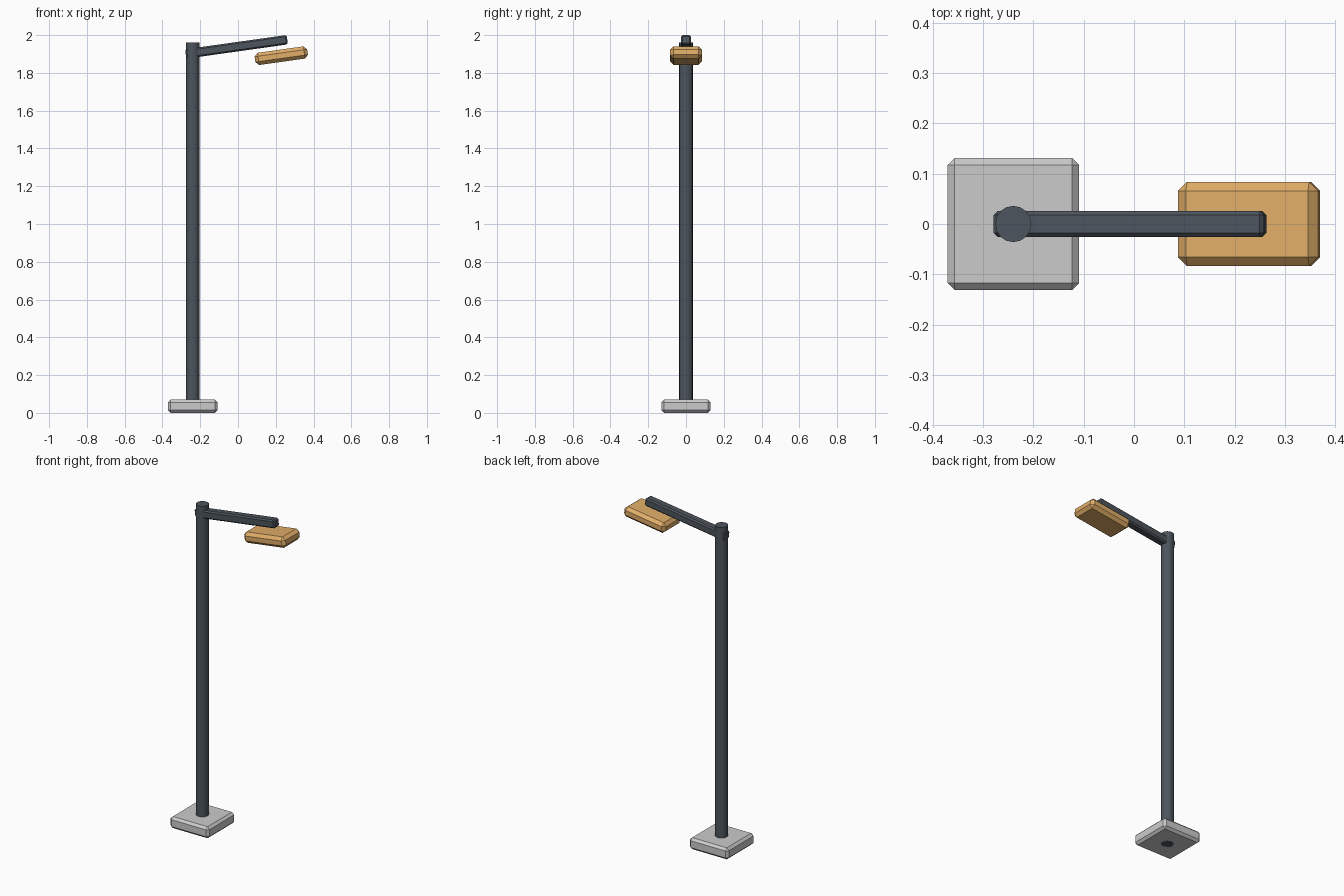
import bpy
from math import radians

if "Cube" in bpy.data.objects:
    bpy.data.objects.remove(bpy.data.objects["Cube"])


def material(name, rgb):
    m = bpy.data.materials.new(name)
    m.diffuse_color = (*rgb, 1)
    m.use_nodes = True
    m.node_tree.nodes["Principled BSDF"].inputs["Base Color"].default_value = m.diffuse_color
    return m


def chamfered_box(name, centre, size, chamfer, tilt=0, mat=None):
    bpy.ops.mesh.primitive_cube_add(size=1, location=centre)
    ob = bpy.context.object
    ob.name = name
    ob.scale = size
    bpy.ops.object.transform_apply(location=False, rotation=False, scale=True)
    ob.rotation_euler.y = -radians(tilt)
    bevel = ob.modifiers.new("Chamfer", 'BEVEL')
    bevel.width = chamfer
    bevel.segments = 1
    if mat:
        ob.data.materials.append(mat)
    return ob


steel = material("dark_steel", (0.075, 0.09, 0.11))
amber = material("amber_lamp", (0.75, 0.42, 0.14))
POLE_X = -0.24

# Foot plate
chamfered_box("base_plate", (POLE_X, 0, 0.035), (0.262, 0.262, 0.07), 0.014)

# Round pole
bpy.ops.mesh.primitive_cylinder_add(vertices=16, radius=0.036, depth=1.96,
                                    location=(POLE_X, 0, 0.98))
pole = bpy.context.object
pole.name = "pole"
pole.data.materials.append(steel)

# Arm and lamp head share the same upward tilt
TILT = 8
chamfered_box("arm", (-0.008, 0, 1.938), (0.543, 0.052, 0.05), 0.008, TILT, steel)
chamfered_box("lamp_head", (0.229, 0, 1.891), (0.281, 0.168, 0.065), 0.018, TILT, amber)
